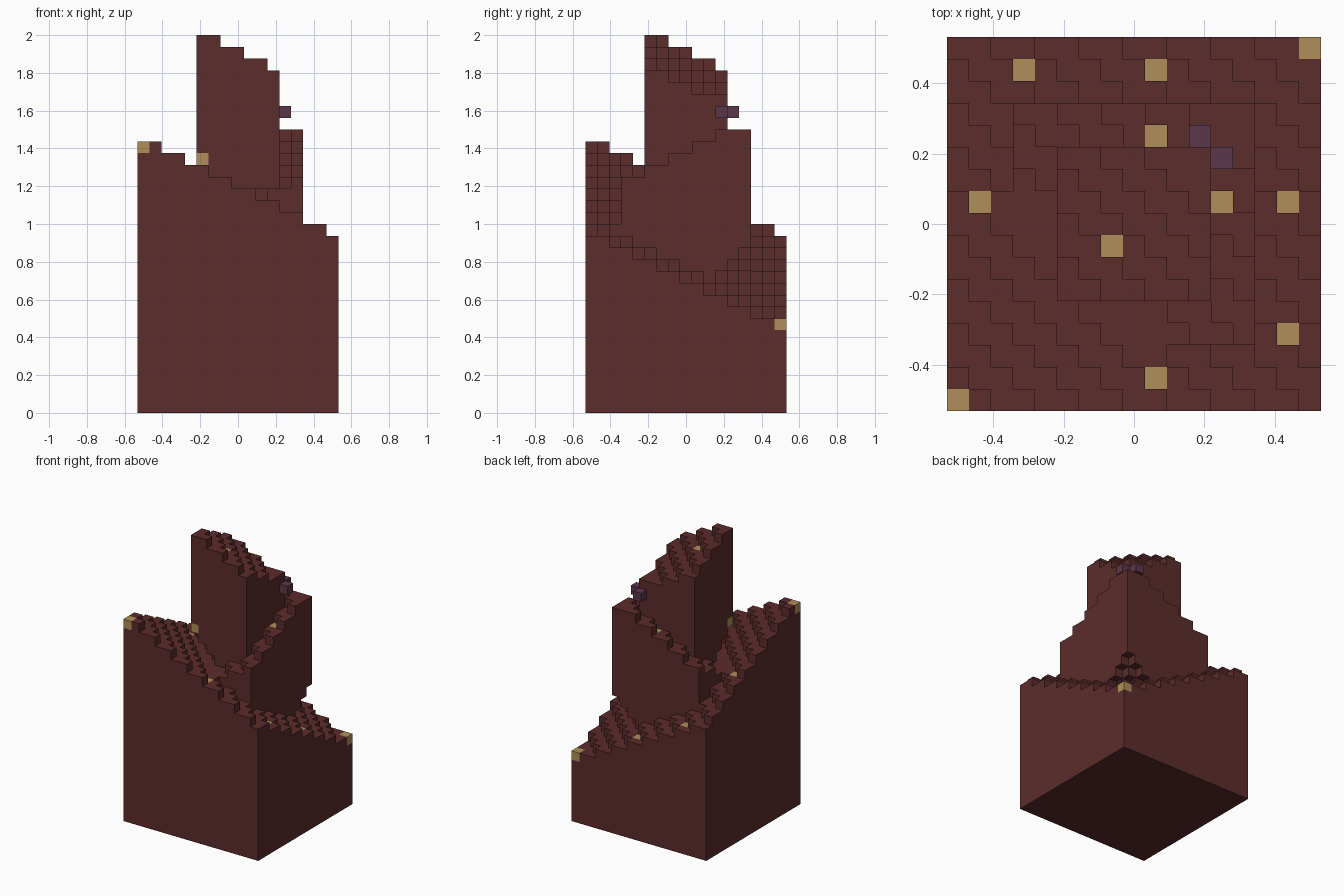
import bpy
import bmesh
from mathutils import Vector

cube = bpy.data.objects.get("Cube")
if cube:
    bpy.data.objects.remove(cube, do_unlink=True)

UNIT = 1 / 16          # edge of one block
SIZE = 17              # blocks along each side of the base


def make_material(name, color):
    mat = bpy.data.materials.new(name)
    mat.use_nodes = True
    mat.diffuse_color = (*color, 1)
    mat.node_tree.nodes["Principled BSDF"].inputs["Base Color"].default_value = (*color, 1)
    return mat


MATERIALS = [
    make_material("dark red brick", (0.107, 0.025, 0.025)),
    make_material("tan stone", (0.434, 0.275, 0.102)),
    make_material("dull purple", (0.107, 0.037, 0.068)),
]
BRICK, TAN, PURPLE = range(3)

# Each tier: first and last block, then underside and top by diagonal position s
TIERS = {
    "lower_tier": (0, 16, lambda s: 0, lambda s: 23 - min(s // 2, 15)),
    "middle_tier": (3, 13, lambda s: max(0, s - 12), lambda s: min(24, 12 + s // 2)),
    "upper_tier": (5, 11, lambda s: max(18, 31 - s), lambda s: 32 - min((s - 10) // 2, 5)),
}

# Fill the tiers with blocks; a block belongs to the first tier that claims it
owner = {}
for name, (low, high, bottom, top) in TIERS.items():
    for i in range(low, high + 1):
        for j in range(low, high + 1):
            for k in range(bottom(i + j), top(i + j)):
                owner.setdefault((i, j, k), name)

# Purple blocks hang on the two sides of the upper tier's back corner
color = {}
for cell in [(11, 12, 25), (12, 11, 25)]:
    owner[cell] = "purple_blocks"
    color[cell] = PURPLE

# Tan stones are set into the topmost block of these columns
for i, j in [(0, 0), (9, 1), (15, 3), (7, 7), (1, 9), (12, 9), (15, 9),
             (9, 12), (3, 15), (9, 15), (16, 16)]:
    color[(i, j, max(k for a, b, k in owner if (a, b) == (i, j)))] = TAN
# One more at the foot of the upper tier's front corner
color[(5, 5, 21)] = TAN


def build_part(name):
    """Make one object from the exposed faces of its blocks."""
    bm = bmesh.new()
    verts = {}

    def vert(p):
        if p not in verts:
            x, y, z = p
            verts[p] = bm.verts.new(Vector((x - SIZE / 2, y - SIZE / 2, z)) * UNIT)
        return verts[p]

    for cell in [c for c, part in owner.items() if part == name]:
        for axis in range(3):
            u, v = (axis + 1) % 3, (axis + 2) % 3
            for side in (0, 1):
                beside = list(cell)
                beside[axis] += 2 * side - 1
                if tuple(beside) in owner:
                    continue
                corners = []
                for du, dv in ((0, 0), (1, 0), (1, 1), (0, 1)):
                    p = list(cell)
                    p[axis] += side
                    p[u] += du
                    p[v] += dv
                    corners.append(vert(tuple(p)))
                face = bm.faces.new(corners if side else corners[::-1])
                face.material_index = color.get(cell, BRICK)

    mesh = bpy.data.meshes.new(name)
    bm.to_mesh(mesh)
    bm.free()
    for mat in MATERIALS:
        mesh.materials.append(mat)
    bpy.context.collection.objects.link(bpy.data.objects.new(name, mesh))


for part in [*TIERS, "purple_blocks"]:
    build_part(part)
